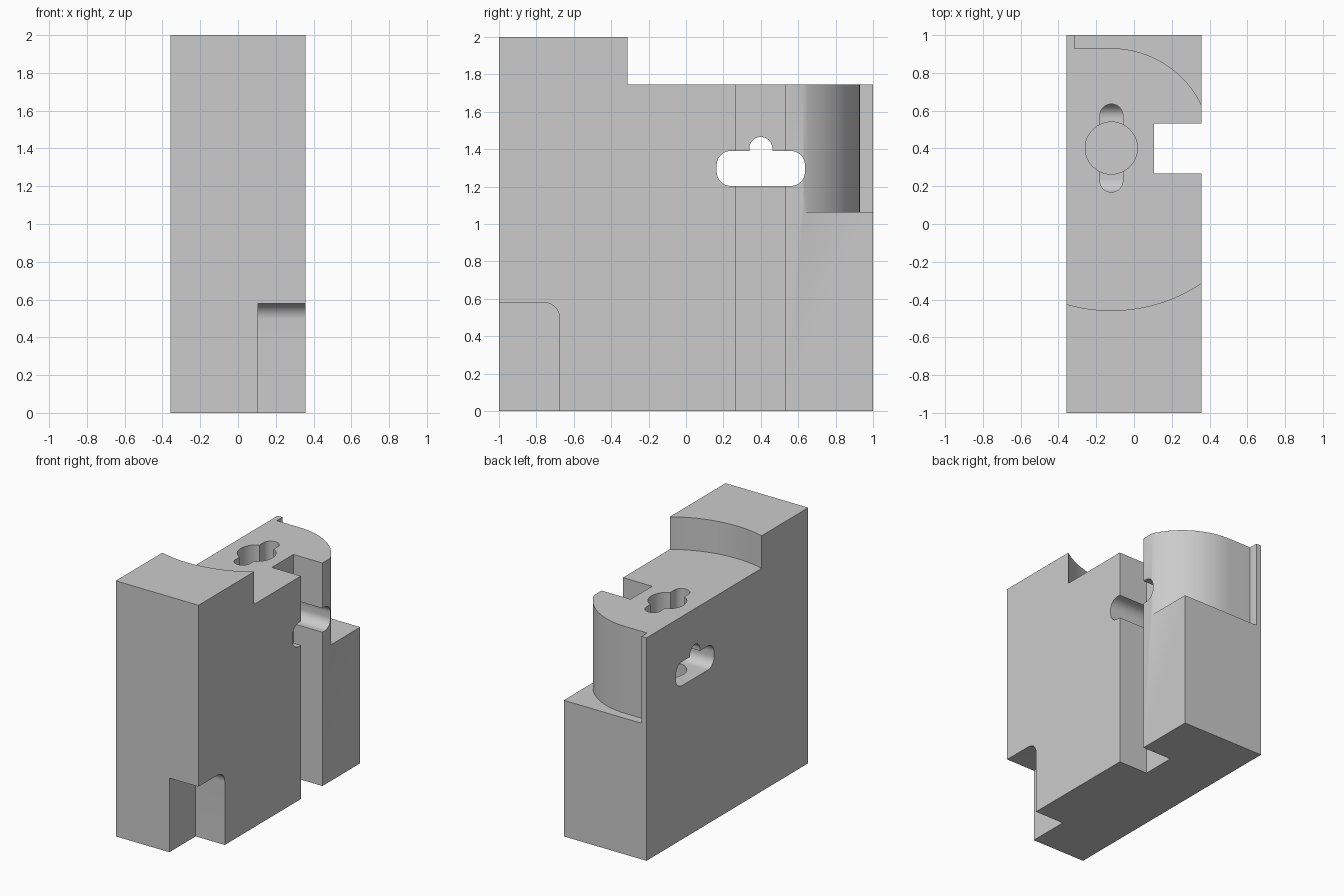
import bpy, bmesh
from math import cos, sin, pi, radians

if "Cube" in bpy.data.objects:
    bpy.data.objects.remove(bpy.data.objects["Cube"], do_unlink=True)

grey = bpy.data.materials.new("plain grey")
grey.use_nodes = True
grey.diffuse_color = (0.6, 0.6, 0.6, 1)
grey.node_tree.nodes["Principled BSDF"].inputs["Base Color"].default_value = (0.6, 0.6, 0.6, 1)

HALF_X = 0.358          # half width of the block
PIN_X, PIN_Y = -0.12, 0.4   # axis shared by the bore and both curved walls


def arc(cx, cy, r, start, end, steps=12):
    angles = [radians(start + (end - start) * i / steps) for i in range(steps + 1)]
    return [(cx + r * cos(a), cy + r * sin(a)) for a in angles]


def rounded(cx, cy, hw, hh, r, steps=12):
    """Rectangle outline with rounded corners; a circle when hw == hh == r."""
    pts = []
    for i, (sx, sy) in enumerate([(1, 1), (-1, 1), (-1, -1), (1, -1)]):
        pts += arc(cx + sx * (hw - r), cy + sy * (hh - r), r, 90 * i, 90 * i + 90, steps)
    return pts


def prism(name, outline, axis, low, high):
    """Extrude an outline along z (outline in x, y) or x (outline in y, z)."""
    place = (lambda u, v, h: (u, v, h)) if axis == "z" else (lambda u, v, h: (h, u, v))
    clean = [p for i, p in enumerate(outline)
             if abs(p[0] - outline[i - 1][0]) + abs(p[1] - outline[i - 1][1]) > 1e-5]
    bm = bmesh.new()
    rings = [[bm.verts.new(place(u, v, h)) for u, v in clean] for h in (low, high)]
    for ring in rings:
        bm.faces.new(ring)
    for i in range(len(clean)):
        bm.faces.new((rings[0][i - 1], rings[0][i], rings[1][i], rings[1][i - 1]))
    bmesh.ops.recalc_face_normals(bm, faces=bm.faces)
    mesh = bpy.data.meshes.new(name)
    bm.to_mesh(mesh)
    bm.free()
    mesh.materials.append(grey)
    obj = bpy.data.objects.new(name, mesh)
    bpy.context.collection.objects.link(obj)
    return obj


def box(u0, u1, v0, v1):
    return [(u0, v0), (u1, v0), (u1, v1), (u0, v1)]


# Main block
body = prism("stepped_block", box(-HALF_X, HALF_X, -1, 1), "z", 0, 2)

cutters = [
    # Upper step with a concave curved wall
    prism("step_cut", arc(PIN_X, PIN_Y, 0.858, 215, 325, 48) + [(1, 1.5), (-1, 1.5)], "z", 1.745, 3),
    # Rear shelf with a convex curved wall, leaving a thin fin
    prism("shelf_cut", arc(PIN_X, PIN_Y, 0.53, 0, 90, 32) + [(-0.315, 0.93), (-0.315, 1.5), (1, 1.5), (1, PIN_Y)],
          "z", 1.065, 3),
    # Full height groove in the side
    prism("groove_cut", box(0.106, 1, 0.267, 0.533), "z", -1, 3),
    # Front lower notch with one rounded corner
    prism("notch_cut", rounded(-1.0875, 0.04, 0.4125, 0.54, 0.085), "x", 0.106, 1),
    # Cross passage and its raised middle
    prism("passage_cut", rounded(PIN_Y, 1.297, 0.236, 0.0935, 0.076), "x", -1, 1),
    prism("passage_top_cut", rounded(PIN_Y, 1.36, 0.0615, 0.105, 0.0615), "x", -1, 1),
    # Keyhole in the top: long slot and deeper round bore
    prism("key_slot_cut", rounded(PIN_X, PIN_Y + 0.002, 0.061, 0.233, 0.061), "z", 1.297, 3),
    prism("bore_cut", rounded(PIN_X, PIN_Y + 0.002, 0.138, 0.138, 0.138), "z", 1.0, 3),
]

bpy.ops.object.select_all(action="DESELECT")
bpy.context.view_layer.objects.active = body
body.select_set(True)
for cutter in cutters:
    cutter.hide_render = True
    mod = body.modifiers.new(cutter.name, "BOOLEAN")
    mod.operation = "DIFFERENCE"
    mod.solver = "EXACT"
    mod.object = cutter
    bpy.ops.object.modifier_apply(modifier=mod.name)
    bpy.data.objects.remove(cutter, do_unlink=True)

bpy.ops.object.shade_smooth_by_angle(angle=radians(30))
